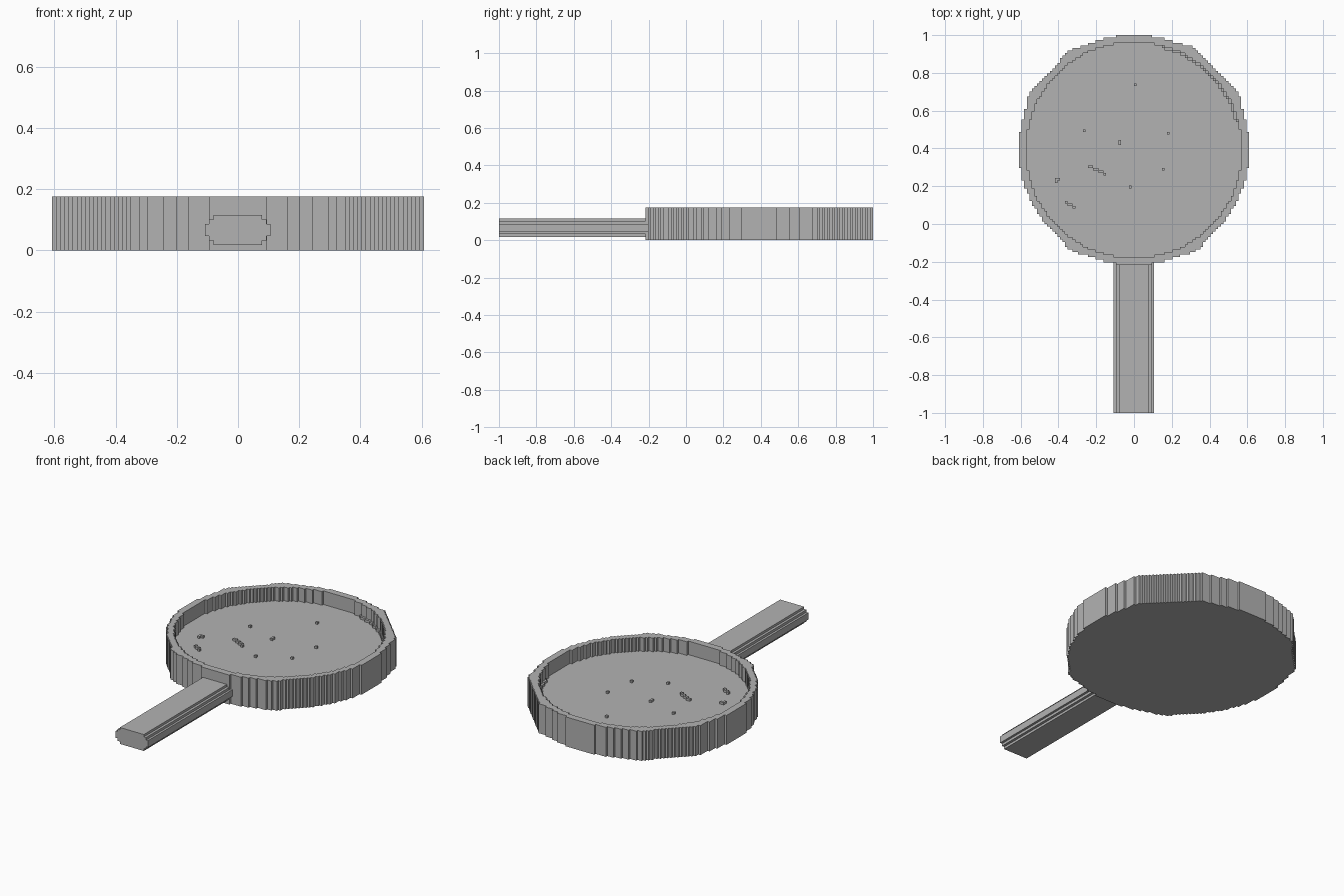
import bpy, bmesh, math

if "Cube" in bpy.data.objects:
    bpy.data.objects.remove(bpy.data.objects["Cube"], do_unlink=True)

UNIT = 2 / 148            # edge of one block
N = 90                    # blocks across the pan
HALF = N * UNIT / 2
CENTRE_Y = 1 - HALF
RIM, LEDGE, FLOOR = 13, 8, 7   # heights in blocks

grey = bpy.data.materials.new("cast grey")
grey.use_nodes = True
colour = (0.45, 0.45, 0.45, 1)
grey.diffuse_color = colour
grey.node_tree.nodes["Principled BSDF"].inputs["Base Color"].default_value = colour


def add_object(name, bm):
    bmesh.ops.remove_doubles(bm, verts=bm.verts, dist=1e-5)
    bmesh.ops.recalc_face_normals(bm, faces=bm.faces)
    mesh = bpy.data.meshes.new(name)
    bm.to_mesh(mesh)
    bm.free()
    mesh.materials.append(grey)
    obj = bpy.data.objects.new(name, mesh)
    bpy.context.collection.objects.link(obj)
    return obj


def bulge(angle):
    # uneven outward lumps on the diagonals of the rim
    return sum(math.exp(-((angle - a) / 6) ** 2) for a in (28, 60, 123, 152, -58, -122))


def base_height(i, j):
    x, y = i + 0.5 - N / 2, j + 0.5 - N / 2
    r, angle = math.hypot(x, y), math.degrees(math.atan2(y, x))
    if r > N / 2 + 1.4 * bulge(angle):
        return 0
    if r > N / 2 - 2.7:
        return RIM
    if r > N / 2 - 3.6 and 15 < angle < 75:
        return LEDGE
    return FLOOR


# crumbs stuck to the pan floor: x, y of single blocks
crumbs = [(0.01, 0.74), (-0.26, 0.495), (-0.073, 0.42), (-0.073, 0.435), (0.185, 0.48),
          (0.155, 0.29), (-0.015, 0.19), (-0.41, 0.22), (-0.41, 0.235), (-0.397, 0.235)]
crumbs += [(-0.23 + k * UNIT, 0.307 - 0.007 * k) for k in range(7)]
crumbs += [(-0.36 + k * UNIT, 0.115 - 0.009 * k) for k in range(4)]

height = {(i, j): base_height(i, j) for i in range(N) for j in range(N)}
for x, y in crumbs:
    height[int((x + HALF) / UNIT), int((y - CENTRE_Y + HALF) / UNIT)] = FLOOR + 1


# pan: stepped dish with a raised rim
bm = bmesh.new()


def face(*corners):
    bm.faces.new([bm.verts.new((i * UNIT - HALF, j * UNIT - HALF + CENTRE_Y, k * UNIT))
                  for i, j, k in corners])


for j in range(N):
    start = 0
    for i in range(N):
        h = height[i, j]
        # top and bottom strips, one for each run of equal height
        if height.get((i + 1, j), -1) != h:
            if h:
                face((start, j, h), (i + 1, j, h), (i + 1, j + 1, h), (start, j + 1, h))
                face((start, j, 0), (start, j + 1, 0), (i + 1, j + 1, 0), (i + 1, j, 0))
            start = i + 1
        # walls down to lower neighbours
        for (di, dj), (a, b), (c, d) in (((1, 0), (1, 0), (1, 1)), ((-1, 0), (0, 1), (0, 0)),
                                         ((0, 1), (1, 1), (0, 1)), ((0, -1), (0, 0), (1, 0))):
            low = height.get((i + di, j + dj), 0)
            if low < h:
                face((i + a, j + b, low), (i + c, j + d, low),
                     (i + c, j + d, h), (i + a, j + b, h))
mesh = bpy.data.meshes.new("pan")
bm.to_mesh(mesh)
bm.free()
mesh.materials.append(grey)
pan = bpy.data.objects.new("pan", mesh)
bpy.context.collection.objects.link(pan)

# handle: bar with stepped corners
quarter = [(0.107, 0.02), (0.094, 0.02), (0.094, 0.035), (0.079, 0.035), (0.079, 0.049)]
profile = (quarter + [(-x, z) for x, z in reversed(quarter)]
           + [(-x, -z) for x, z in quarter] + [(x, -z) for x, z in reversed(quarter)])
hb = bmesh.new()
end = hb.faces.new([hb.verts.new((x - 0.001, -1, z + 0.067)) for x, z in profile])
grown = bmesh.ops.extrude_face_region(hb, geom=[end], use_keep_orig=True)
for v in grown["geom"]:
    if isinstance(v, bmesh.types.BMVert):
        v.co.y = CENTRE_Y - HALF + UNIT
add_object("handle", hb)
